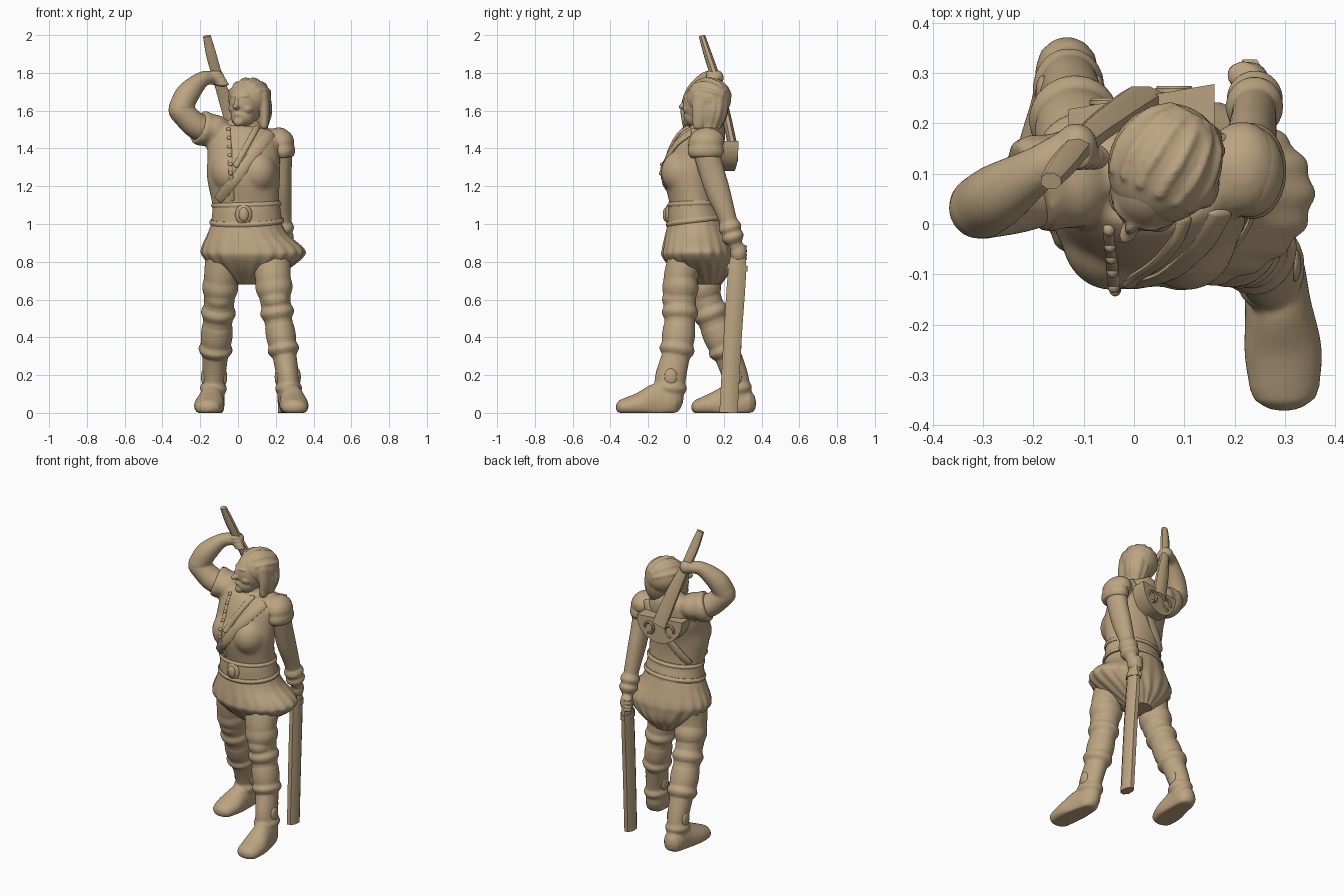
import bpy, bmesh, math
from mathutils import Vector, Matrix
from mathutils.bvhtree import BVHTree

cube = bpy.data.objects.get("Cube")
if cube:
    bpy.data.objects.remove(cube, do_unlink=True)
clay = bpy.data.materials.new("tan clay")
clay.use_nodes = True
clay.diffuse_color = (0.5, 0.37, 0.22, 1)
clay.node_tree.nodes["Principled BSDF"].inputs["Base Color"].default_value = clay.diffuse_color
parts = []

def finish(name, bm):
    bmesh.ops.recalc_face_normals(bm, faces=bm.faces)
    mesh = bpy.data.meshes.new(name)
    bm.to_mesh(mesh)
    bm.free()
    mesh.materials.append(clay)
    obj = bpy.data.objects.new(name, mesh)
    bpy.context.collection.objects.link(obj)
    parts.append(obj)
    return obj

def merge(name, start, voxel, repeat):
    """Blend every part made since start into one sculpted skin."""
    bm = bmesh.new()
    for part in parts[start:]:
        bm.from_mesh(part.data)
        bpy.data.objects.remove(part, do_unlink=True)
    del parts[start:]
    obj = finish(name, bm)
    skin = obj.modifiers.new("skin", "REMESH")
    skin.mode, skin.voxel_size = "VOXEL", voxel
    obj.modifiers.new("soften", "SMOOTH").iterations = repeat
    graph = bpy.context.evaluated_depsgraph_get()
    mesh = bpy.data.meshes.new_from_object(obj.evaluated_get(graph))
    obj.modifiers.clear()
    obj.data = mesh
    mesh.materials.clear()
    mesh.materials.append(clay)
    return obj

def spline(points, steps):
    """Smooth curve through points, carrying the radii along."""
    pts = [Vector(p) for p in points]
    pts = [pts[0] * 2 - pts[1]] + pts + [pts[-1] * 2 - pts[-2]]
    out = []
    for a, b, c, d in zip(pts, pts[1:], pts[2:], pts[3:]):
        for t in [i / steps for i in range(steps)]:
            out.append((b * 2 + (c - a) * t + (a * 2 - b * 5 + c * 4 - d) * t * t
                        + (b * 3 - a - c * 3 + d) * t ** 3) / 2)
    return out + [pts[-2]]

def tube(name, points, sides=28, steps=5, ref=(0, 1, 0), rounded=True, floor=None, pleats=0, depth=0, level=False):
    """Loft elliptical rings along a path; each point is x, y, z, width, depth."""
    path = spline(points, steps)
    rings = []
    for i, p in enumerate(path):
        t = path[min(i + 1, len(path) - 1)].to_3d() - path[max(i - 1, 0)].to_3d()
        rings.append((p.to_3d(), Vector((0, 0, 1)) if level else t.normalized(), p[3], p[4]))
    ends = ((rings[0], -1), (rings[-1], 1))
    for angle in (30, 60, 85) if rounded else ():
        s, c = math.sin(math.radians(angle)), math.cos(math.radians(angle))
        for (p, t, a, b), sign in ends:
            rings.insert(0 if sign < 0 else len(rings), (p + t * sign * s * min(a, b), t, a * c, b * c))
    bm = bmesh.new()
    loops = []
    for k, (p, t, a, b) in enumerate(rings):
        u = t.cross(Vector(ref)).normalized()
        v = t.cross(u)
        loop = []
        for q in [math.tau * (j + 0.5) / sides for j in range(sides)]:
            fold = 1 + depth * k / len(rings) * math.cos(pleats * q + math.sin(q * 3))
            co = p + (u * math.cos(q) * a + v * math.sin(q) * b) * fold
            co.z = co.z if floor is None else max(co.z, floor)
            loop.append(bm.verts.new(co))
        loops.append(loop)
    for one, two in zip(loops, loops[1:]):
        for j in range(sides):
            n = (j + 1) % sides
            bm.faces.new((one[j], one[n], two[n], two[j]))
    bm.faces.new(loops[0])
    bm.faces.new(loops[-1])
    return finish(name, bm)

def ball(name, place, size, turn=Matrix.Identity(3)):
    bm = bmesh.new()
    matrix = Matrix.Translation(place) @ turn.to_4x4() @ Matrix.Diagonal((*size, 1))
    bmesh.ops.create_uvsphere(bm, u_segments=40, v_segments=24, radius=1, matrix=matrix)
    return finish(name, bm)

def at(path, z):
    """Interpolated point of a path at a height."""
    for a, b in zip(path, path[1:]):
        if b[2] <= z <= a[2]:
            return Vector(a).lerp(Vector(b), (a[2] - z) / (a[2] - b[2]))

def band(name, path, z, grow, half):
    rings = [at(path, z + half), at(path, z), at(path, z - half)]
    for p, share in zip(rings, (0.4, 1, 0.4)):
        p[3] += grow * share
        p[4] += grow * share
    tube(name, rings, rounded=False)

# torso with neck, chest and shoulders
tube("torso", [(.045, .05, 1, .185, .15), (.042, .04, 1.1, .176, .125), (.03, .025, 1.25, .194, .14),
               (.03, .045, 1.34, .192, .14), (.03, .08, 1.43, .19, .13), (.035, .11, 1.5, .155, .1),
               (.04, .105, 1.55, .075, .07), (.05, .1, 1.62, .056, .056)], sides=40)
for side in (-1, 1):
    ball("chest", (.03 + side * .075, -.02, 1.275), (.1, .112, .115))
ball("right_shoulder", (-.125, .09, 1.5), (.085, .1, .08))
tube("right_sleeve", [(-.15, .09, 1.49, .085, .09), (-.185, .08, 1.505, .094, .1),
                      (-.21, .07, 1.515, .09, .095)], rounded=False)
ball("left_shoulder", (.215, .11, 1.44), (.075, .095, .072))
body = merge("vest", 0, .011, 7)
tree = BVHTree.FromPolygons([v.co for v in body.data.vertices], [p.vertices for p in body.data.polygons])

def ribbon(name, start, end, width, thick, side=-1, count=9):
    """Flat strip laid over the vest."""
    spots = [Vector(start).lerp(Vector(end), i / (count - 1)) for i in range(count)]
    hits = [tree.ray_cast(Vector((x, side, z)), Vector((0, -side, 0)))[0] for x, z in spots]
    tube(name, [(*hit, width, thick) for hit in hits if hit], sides=12, steps=2)
    return [hit for hit in hits if hit]

# strap, vest edges and buttons
for side in (-1, 1):
    ribbon("shoulder_strap", (.17, 1.48), (-.1, 1.13), .03, .011, side)
for hit in ribbon("vest_edge", (-.05, 1.5), (-.03, 1.13), .012, .007)[:6]:
    ball("vest_button", hit, (.012, .014, .012))
ribbon("vest_collar", (.1, 1.51), (-.01, 1.31), .016, .011)

# belt with buckle
waist = [(.043, .04, 1.13, .174, .126), (.045, .042, 1.06, .182, .138), (.047, .05, .99, .192, .15)]
tube("belt", [at(waist, z) for z in (1.1, 1.06, 1.01)], sides=40, rounded=False)
for z in (1.105, 1.015):
    band("belt_edge", waist, z, .01, .013)
ball("buckle_rim", (.03, -.092, 1.05), (.045, .02, .054))
ball("buckle_gem", (.03, -.107, 1.05), (.026, .016, .037))

# pleated skirt gathered between the legs
tube("skirt", [(.045, .05, 1.03, .175, .14), (.05, .055, .95, .21, .163), (.077, .06, .87, .27, .185),
               (.08, .062, .825, .262, .185), (.07, .085, .755, .185, .15), (.055, .105, .68, .075, .08)],
     sides=120, pleats=20, depth=.035, rounded=False, level=True)

# legs with greaves and boots
legs = {
    "left": [(.17, .03, .86, .11, .11), (.185, -.03, .72, .095, .088), (.2, -.03, .58, .08, .085),
             (.22, -.035, .45, .072, .08), (.243, -.05, .32, .064, .074),
             (.265, -.083, .18, .06, .082), (.272, -.09, .06, .06, .075)],
    "right": [(-.07, .06, .86, .1, .11), (-.09, .07, .72, .09, .095), (-.1, .11, .58, .08, .085),
              (-.11, .16, .45, .077, .08), (-.12, .215, .32, .07, .072),
              (-.127, .265, .18, .06, .068), (-.133, .28, .06, .06, .066)]}
feet = {
    "left": [(.278, -.09, .05, .062, .08), (.286, -.16, .05, .066, .105),
             (.296, -.25, .04, .077, .067), (.299, -.325, .03, .07, .047)],
    "right": [(-.133, .31, .05, .062, .08), (-.138, .24, .05, .066, .105),
              (-.152, .14, .04, .08, .067), (-.16, .075, .03, .07, .047)]}
for side, path in legs.items():
    start = len(parts)
    tube("leg", path, floor=0)
    for z, grow, half in ((.66, .01, .035), (.53, .014, .025), (.4, .01, .06), (.335, .02, .026), (.13, .012, .02)):
        band("guard_rim", path, z, grow, half)
    knee, ankle = at(path, .6), at(path, .19)
    ball("knee_guard", (knee.x, knee.y - .035, .6), (.07, .062, .06))
    tube("boot", feet[side], ref=(0, 0, 1), floor=0)
    merge(side + "_leg", start, .008, 3)
    for sign in (-1, 1):
        ball(side + "_boot_plate", (ankle.x + sign * .054, ankle.y, .19), (.015, .034, .044))

# head turned towards its right
turn = Matrix.Rotation(math.radians(-28), 3, "Z")
middle = Vector((.045, .09, 1.63))
start = len(parts)
for name, place, size in (
        ("face", (0, -.005, .005), (.086, .104, .115)), ("jaw", (0, -.038, -.06), (.064, .07, .06)),
        ("chin", (0, -.09, -.09), (.028, .024, .024)), ("nose", (0, -.116, -.008), (.017, .03, .016)),
        ("nose_bridge", (0, -.106, .02), (.012, .018, .034)), ("lips", (0, -.096, -.05), (.026, .018, .013)),
        ("brow", (0, -.08, .046), (.056, .026, .012)), ("left_ear", (.09, .01, 0), (.014, .024, .035)),
        ("left_cheek", (.038, -.057, -.02), (.034, .04, .03)),
        ("right_cheek", (-.038, -.057, -.02), (.034, .04, .03))):
    ball(name, middle + turn @ Vector(place), size, turn)
merge("head", start, .006, 3)

# swept hair with strands running backwards
start = len(parts)
ball("hair_cap", (.062, .12, 1.663), (.112, .122, .107), turn)
for i in range(6):
    strand = [(-.5, .4), (0, .97), (.6, .75), (.9, .3)]
    tilt = math.radians(i * 26 - 65)
    tube("strand", [(*(Vector((.062, .12, 1.663)) + turn @ Vector((
        math.sin(tilt) * .106 * math.sqrt(1 - s * s), s * .115, math.cos(tilt) * .101 * math.sqrt(1 - s * s)))),
        .016, .012) for s in [p[0] for p in strand]], sides=12)
tube("hair_back", [(.085, .15, 1.68, .085, .08), (.1, .145, 1.59, .08, .075),
                   (.105, .13, 1.52, .055, .055)], pleats=11, depth=.08, sides=66)
tube("hair_side", [(.125, .085, 1.68, .04, .055), (.14, .08, 1.6, .03, .05), (.138, .065, 1.52, .022, .03)])
merge("hair", start, .006, 3)

# raised right arm with its hand
start = len(parts)
tube("upper_arm", [(-.13, .1, 1.49, .075, .08), (-.22, .06, 1.52, .07, .075), (-.305, .033, 1.6, .064, .064)])
tube("forearm", [(-.305, .033, 1.61, .064, .064), (-.265, .06, 1.69, .063, .063),
                 (-.19, .11, 1.765, .042, .045), (-.13, .15, 1.775, .034, .038)])
ball("hand", (-.115, .155, 1.775), (.042, .045, .042))
for i in range(4):
    ball("finger", (-.118 + i * .012, .133, 1.8 - i * .02), (.036, .028, .012))
merge("right_arm", start, .007, 3)

# lowered left arm with cuff and hand
arm = [(.225, .1, 1.43, .065, .075), (.232, .13, 1.3, .053, .068), (.234, .167, 1.18, .05, .065),
       (.238, .213, 1.05, .045, .05), (.24, .245, .94, .04, .043), (.237, .265, .88, .032, .036)]
start = len(parts)
tube("arm", arm)
for z, grow, half in ((.98, .016, .025), (.93, .018, .025)):
    band("cuff", arm, z, grow, half)
ball("hand", (.232, .278, .85), (.038, .044, .055))
for i in range(4):
    ball("finger", (.217, .296, .88 - i * .022), (.034, .028, .012))
merge("left_arm", start, .007, 3)

# layered pad on the left shoulder
start = len(parts)
ball("pad", (.228, .105, 1.43), (.07, .092, .072))
tube("pad_rim", [(.228, .105, 1.42, .066, .09), (.236, .105, 1.38, .068, .096),
                 (.24, .105, 1.35, .055, .08)], rounded=False)
merge("left_shoulder_pad", start, .008, 2)

# long scabbard in the lowered hand
tube("scabbard", [(.23, .28, .88, .026, .035), (.231, .27, .74, .032, .052), (.236, .247, .4, .034, .052),
                  (.241, .225, 0, .032, .052)], sides=8, rounded=False, floor=0)
tube("scabbard_mouth", [(.23, .274, .785, .036, .058), (.23, .27, .755, .038, .06)], sides=8, rounded=False)

# curved weapon drawn from behind the shoulder
tube("back_weapon", [(-.165, .085, 1.995, .022, .018), (-.14, .118, 1.89, .03, .023),
                     (-.105, .158, 1.77, .03, .025), (-.05, .205, 1.61, .042, .024),
                     (.015, .25, 1.4, .048, .026)], sides=8, rounded=False)

# half round case on the back, with curled trim
bm = bmesh.new()
rim = [bm.verts.new((.015 + .145 * math.cos(q), .253 + .025 * math.cos(q), 1.44 + .16 * math.sin(q)))
       for q in [math.pi * (1 + i / 24) for i in range(25)]]
grown = bmesh.ops.extrude_face_region(bm, geom=[bm.faces.new(rim)])["geom"]
bmesh.ops.translate(bm, verts=[v for v in grown if isinstance(v, bmesh.types.BMVert)], vec=(0, -.1, 0))
finish("back_case", bm)
for side in (-1, 1):
    curl = [(.015 + side * (.065 + .03 * math.cos(q)), .253 + side * .012, 1.37 + .035 * math.sin(q),
             .009, .01) for q in [i * .8 for i in range(7)]]
    tube("case_curl", curl, sides=8, steps=3)

bpy.ops.object.select_all(action="DESELECT")
for obj in parts:
    obj.select_set(True)
bpy.context.view_layer.objects.active = parts[0]
bpy.ops.object.shade_smooth_by_angle(angle=math.radians(40))
